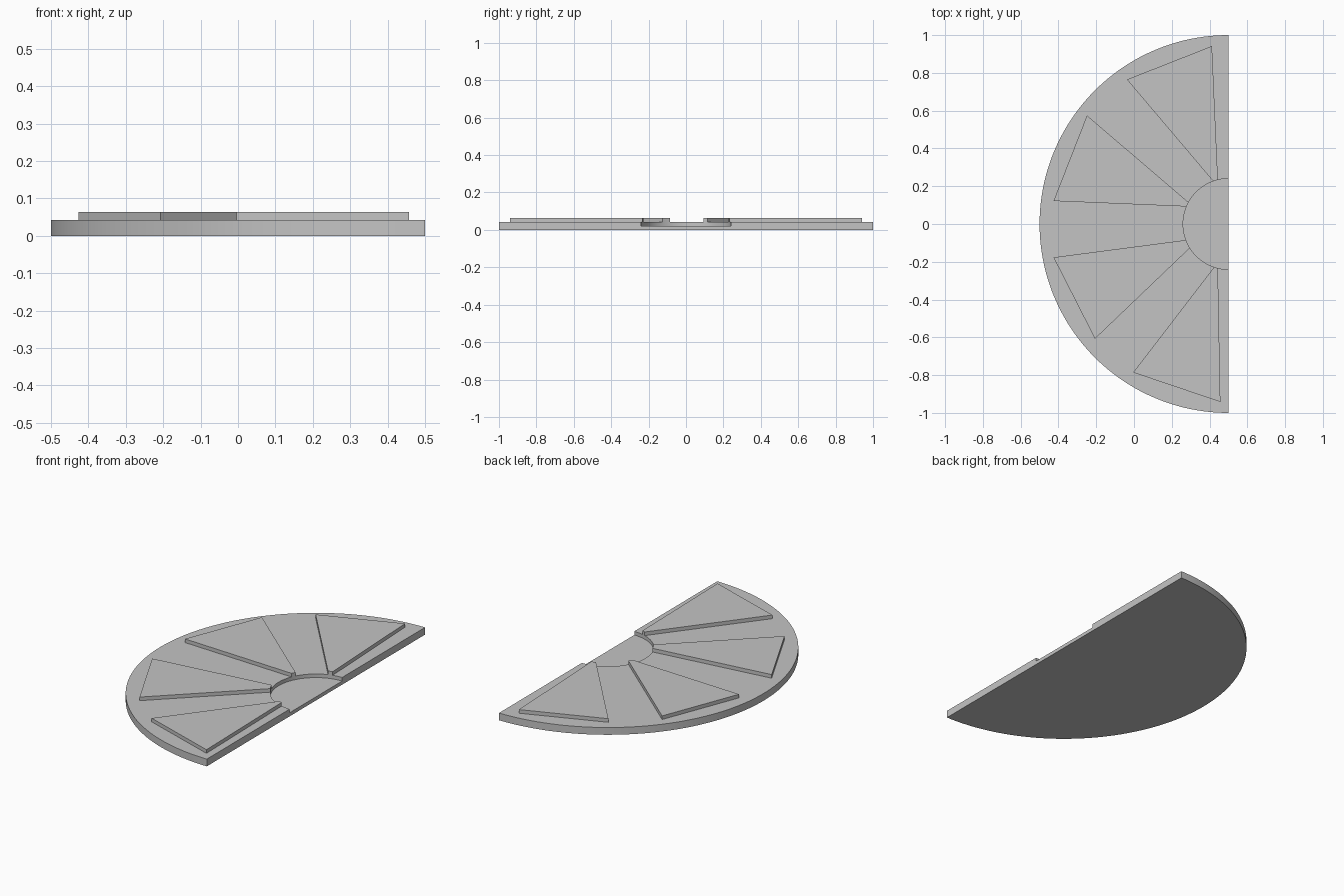
import bpy, bmesh
from math import radians, sin, cos, pi
from mathutils import Vector

old = bpy.data.objects.get("Cube")
if old:
    bpy.data.objects.remove(old, do_unlink=True)

CENTRE = Vector((0.5, 0, 0))      # middle of the straight edge
HUB, FLOOR, DECK, TOP = 0.24, 0.021, 0.042, 0.063

grey = bpy.data.materials.new("light grey")
grey.use_nodes = True
colour = (0.55, 0.55, 0.55, 1)
grey.diffuse_color = colour
grey.node_tree.nodes["Principled BSDF"].inputs["Base Color"].default_value = colour


def polar(degrees, radius, z):
    a = radians(degrees)
    return CENTRE + Vector((radius * cos(a), radius * sin(a), z))


def finish(name, bm):
    bmesh.ops.recalc_face_normals(bm, faces=bm.faces)
    mesh = bpy.data.meshes.new(name)
    bm.to_mesh(mesh)
    bm.free()
    mesh.materials.append(grey)
    obj = bpy.data.objects.new(name, mesh)
    bpy.context.collection.objects.link(obj)
    bpy.ops.object.select_all(action="DESELECT")
    obj.select_set(True)
    bpy.context.view_layer.objects.active = obj
    bpy.ops.object.shade_smooth_by_angle(angle=radians(30))
    return obj


# Half disc with a sunken half-round hub: one profile spun half a turn
bm = bmesh.new()
profile = [(0, 0), (1, 0), (1, DECK), (HUB, DECK), (HUB, FLOOR), (0, FLOOR)]
verts = [bm.verts.new(polar(90, r, z)) for r, z in profile]
edges = [bm.edges.new(pair) for pair in zip(verts, verts[1:])]
bmesh.ops.spin(bm, geom=verts + edges, cent=CENTRE, axis=(0, 0, 1),
               angle=pi, steps=96)
bmesh.ops.remove_doubles(bm, verts=bm.verts, dist=0.0001)
# Straight cut side, then merge the flat faces
bmesh.ops.contextual_create(bm, geom=[e for e in bm.edges if e.is_boundary])
bmesh.ops.recalc_face_normals(bm, faces=bm.faces)
bmesh.ops.dissolve_limit(bm, angle_limit=0.005, verts=bm.verts, edges=bm.edges)
finish("half_disc_base", bm)

# Raised wedge plates: two outer corners (angle, radius), then the hub arc span
plates = [
    ((95.3, 0.946), (125.1, 0.935), 109.6, 103.5),
    ((142.5, 0.944), (172.5, 0.934), 157.3, 151.5),
    ((190.8, 0.943), (220.7, 0.932), 211.9, 200.7),
    ((237.3, 0.934), (267.4, 0.943), 256.5, 251.7),
]
for number, (first, second, start, end) in enumerate(plates, 1):
    outline = [first, second]
    outline += [(start + (end - start) * i / 4, HUB) for i in range(5)]
    bm = bmesh.new()
    face = bm.faces.new([bm.verts.new(polar(a, r, DECK)) for a, r in outline])
    raised = bmesh.ops.extrude_face_region(bm, geom=[face], use_keep_orig=True)
    moved = [g for g in raised["geom"] if isinstance(g, bmesh.types.BMVert)]
    bmesh.ops.translate(bm, verts=moved, vec=(0, 0, TOP - DECK))
    finish(f"wedge_plate_{number}", bm)
